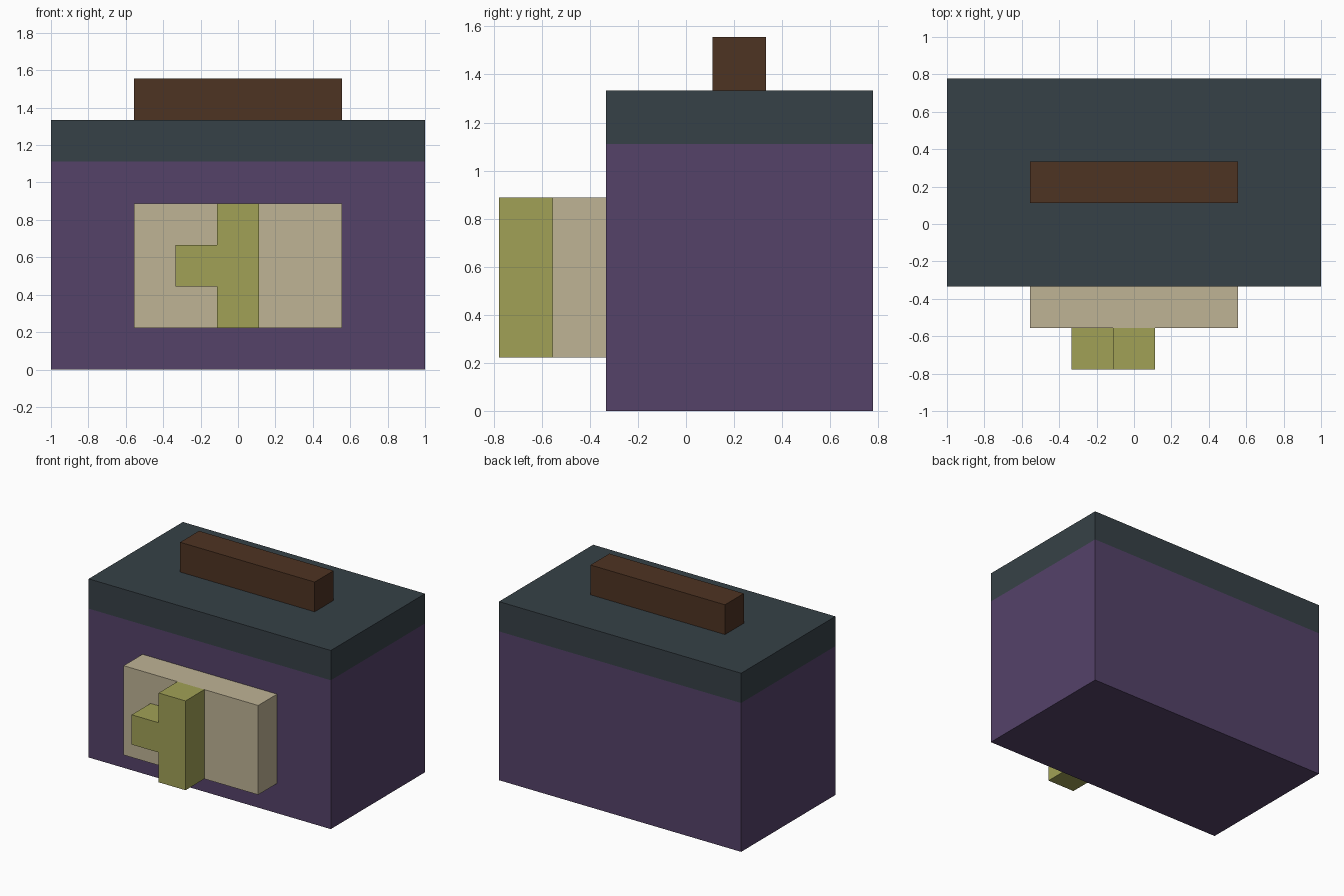
import bpy
import bmesh
from mathutils import Vector

cube = bpy.data.objects.get("Cube")
if cube:
    bpy.data.objects.remove(cube, do_unlink=True)

U = 2 / 9  # one block of the model's grid


def material(name, rgb):
    mat = bpy.data.materials.new(name)
    mat.use_nodes = True
    mat.diffuse_color = (*rgb, 1)
    bsdf = next(n for n in mat.node_tree.nodes if n.type == "BSDF_PRINCIPLED")
    bsdf.inputs["Base Color"].default_value = (*rgb, 1)
    return mat


def finish(name, bm, mat):
    mesh = bpy.data.meshes.new(name)
    bm.to_mesh(mesh)
    bm.free()
    mesh.materials.append(mat)
    obj = bpy.data.objects.new(name, mesh)
    bpy.context.collection.objects.link(obj)
    return obj


def box(name, low, high, mat):
    """Box between two corners given in grid blocks."""
    low, high = Vector(low) * U, Vector(high) * U
    bm = bmesh.new()
    bmesh.ops.create_cube(bm, size=1)
    bmesh.ops.scale(bm, vec=high - low, verts=bm.verts)
    bmesh.ops.translate(bm, vec=(low + high) / 2, verts=bm.verts)
    return finish(name, bm, mat)


def extruded(name, outline, front, back, mat):
    """Outline in x and z, extruded along y."""
    bm = bmesh.new()
    face = bm.faces.new([bm.verts.new((x * U, front * U, z * U)) for x, z in outline])
    new = bmesh.ops.extrude_face_region(bm, geom=[face], use_keep_orig=True)["geom"]
    moved = [v for v in new if isinstance(v, bmesh.types.BMVert)]
    bmesh.ops.translate(bm, vec=(0, (back - front) * U, 0), verts=moved)
    bmesh.ops.recalc_face_normals(bm, faces=bm.faces)
    return finish(name, bm, mat)


purple = material("purple", (0.089, 0.054, 0.141))
slate = material("dark slate", (0.037, 0.053, 0.063))
brown = material("dark brown", (0.076, 0.033, 0.016))
tan = material("tan", (0.521, 0.451, 0.301))
olive = material("olive", (0.356, 0.356, 0.093))

# Case, lid and carrying handle
box("case_body", (-4.5, -1.5, 0), (4.5, 3.5, 5), purple)
box("lid", (-4.5, -1.5, 5), (4.5, 3.5, 6), slate)
box("handle", (-2.5, 0.5, 6), (2.5, 1.5, 7), brown)

# Front panel with its latch: an upright bar with a side stub
box("front_panel", (-2.5, -2.5, 1), (2.5, -1.5, 4), tan)
latch = [(-0.5, 1), (0.5, 1), (0.5, 4), (-0.5, 4),
         (-0.5, 3), (-1.5, 3), (-1.5, 2), (-0.5, 2)]
extruded("latch", latch, -3.5, -2.5, olive)
